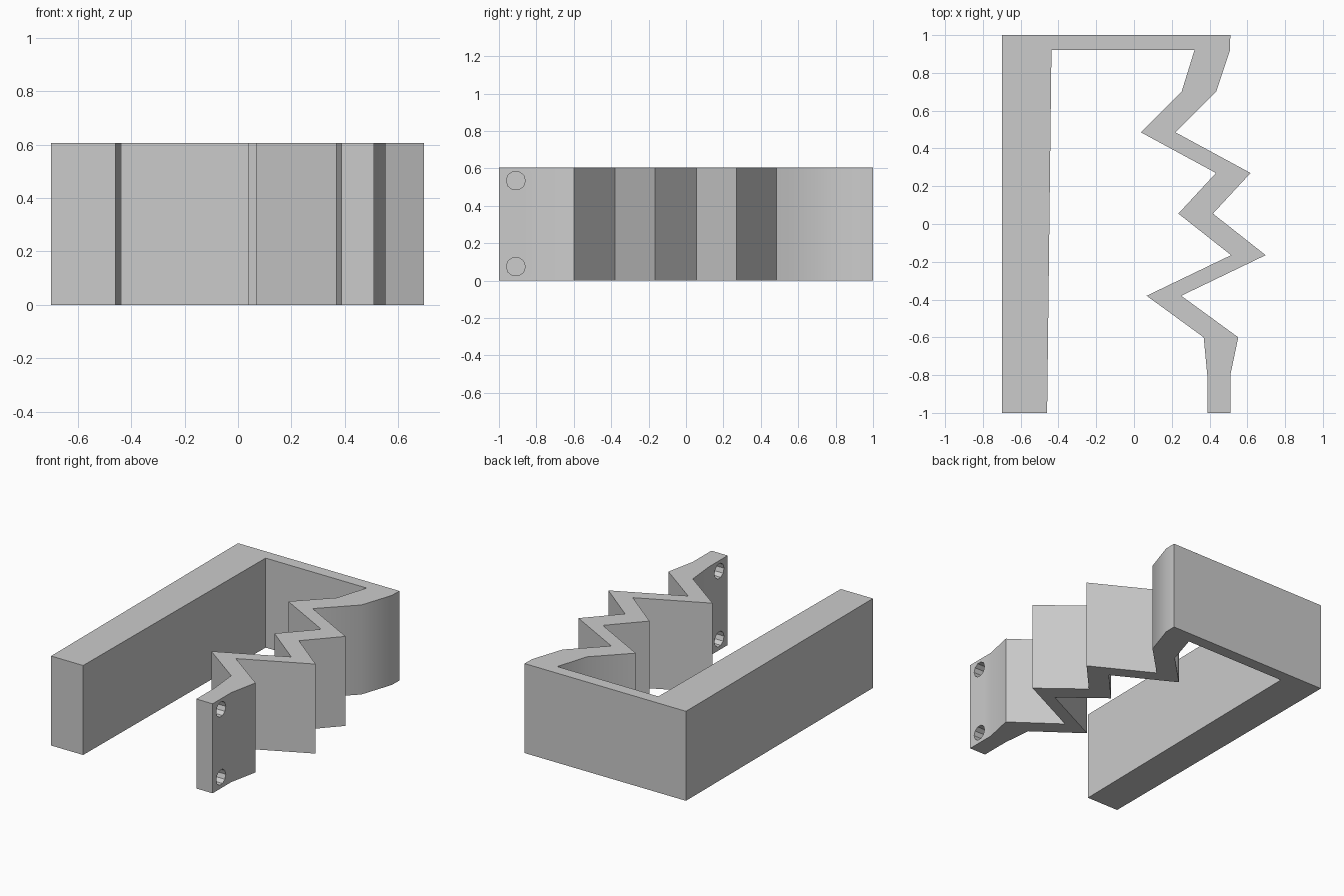
import bpy
import bmesh
import math
from mathutils import Matrix

if "Cube" in bpy.data.objects:
    bpy.data.objects.remove(bpy.data.objects["Cube"], do_unlink=True)

HEIGHT = 0.606

grey = bpy.data.materials.new("plain_grey")
grey.use_nodes = True
colour = (0.6, 0.6, 0.6, 1)
grey.diffuse_color = colour
grey.node_tree.nodes["Principled BSDF"].inputs["Base Color"].default_value = colour


def make_object(name, bm):
    bmesh.ops.recalc_face_normals(bm, faces=bm.faces[:])
    mesh = bpy.data.meshes.new(name)
    bm.to_mesh(mesh)
    bm.free()
    mesh.materials.append(grey)
    obj = bpy.data.objects.new(name, mesh)
    bpy.context.collection.objects.link(obj)
    return obj


# Outer edge of the folded arm, back to front; the inner edge runs parallel
folds = [(0.435, 0.70), (0.22, 0.485), (0.617, 0.27), (0.418, 0.055),
         (0.697, -0.165), (0.25, -0.38), (0.552, -0.60)]
outer = [(0.51, 1), (0.508, 0.92)] + folds + [(0.51, -0.80), (0.51, -1)]
inner = [(0.32, 0.92)] + [(x - 0.183, y) for x, y in folds]
inner += [(0.388, -0.80), (0.388, -1)]
straight_arm = [(-0.437, 0.92), (-0.46, -1), (-0.70, -1), (-0.70, 1)]
profile = outer + inner[::-1] + straight_arm

# Bracket body: one extruded outline
bm = bmesh.new()
base = bm.faces.new([bm.verts.new((x, y, 0)) for x, y in profile])
result = bmesh.ops.extrude_face_region(bm, geom=[base])
top = [g for g in result["geom"] if isinstance(g, bmesh.types.BMVert)]
bmesh.ops.translate(bm, verts=top, vec=(0, 0, HEIGHT))
bracket = make_object("zigzag_bracket", bm)

# Two screw holes through the front tab
bm = bmesh.new()
for z in (0.075, 0.535):
    place = Matrix.Translation((0.45, -0.91, z)) @ Matrix.Rotation(math.pi / 2, 4, "Y")
    bmesh.ops.create_cone(bm, cap_ends=True, segments=10, radius1=0.051,
                          radius2=0.051, depth=0.3, matrix=place)
cutter = make_object("hole_cutter", bm)
cutter.hide_render = True

bpy.ops.object.select_all(action="DESELECT")
bracket.select_set(True)
bpy.context.view_layer.objects.active = bracket
cut = bracket.modifiers.new("screw_holes", "BOOLEAN")
cut.operation = "DIFFERENCE"
cut.solver = "EXACT"
cut.object = cutter
bpy.ops.object.modifier_apply(modifier=cut.name)
bpy.data.objects.remove(cutter, do_unlink=True)

# Soft bends stay smooth, sharp folds stay crisp
bpy.ops.object.shade_smooth_by_angle(angle=math.radians(30))
